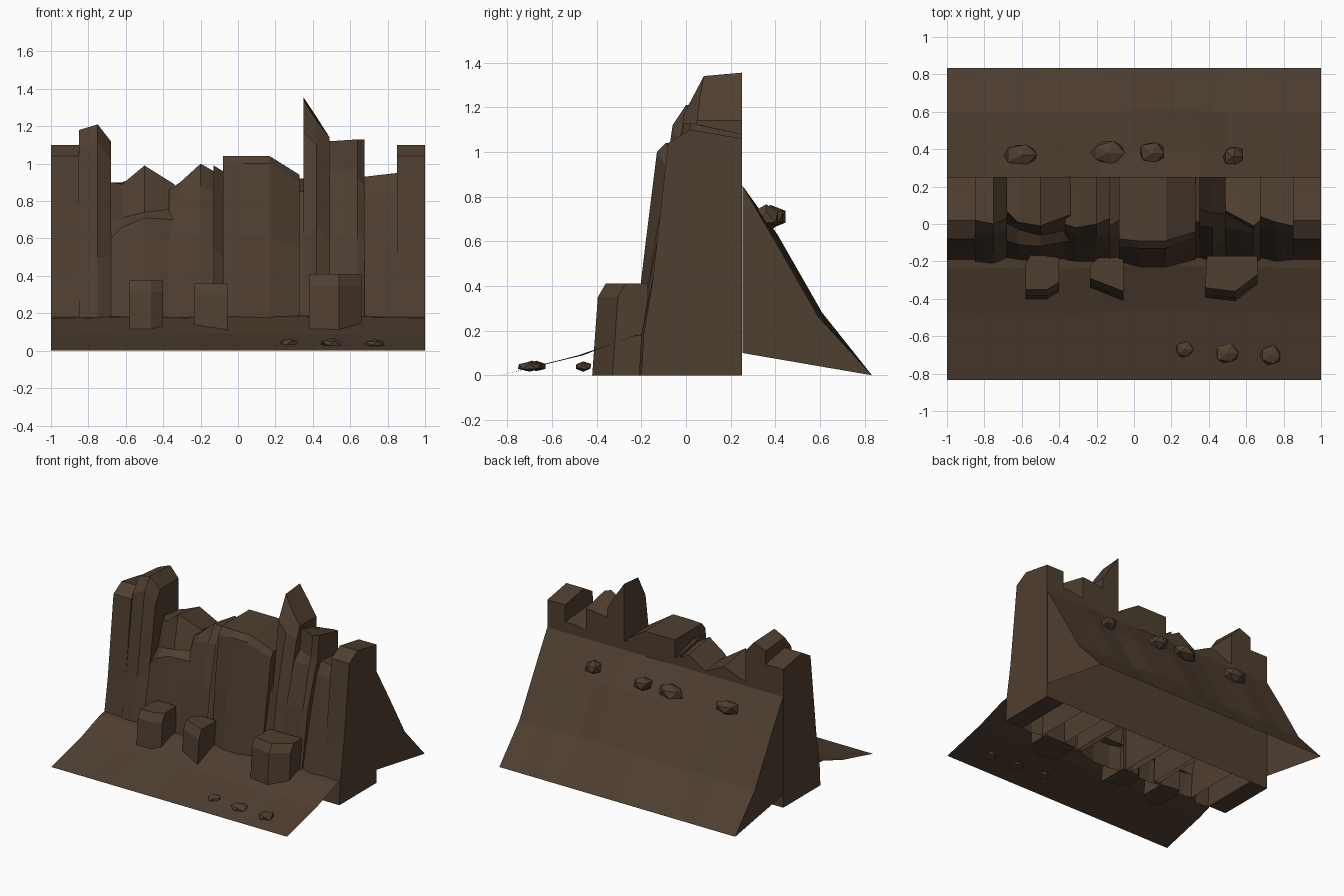
import bpy, bmesh, math, random
from mathutils import Vector

random.seed(4)
default = bpy.data.objects.get("Cube")
if default:
    bpy.data.objects.remove(default, do_unlink=True)

# One earthy brown for everything
brown = bpy.data.materials.new("earth_brown")
brown.use_nodes = True
colour = (0.078, 0.049, 0.030, 1)
brown.diffuse_color = colour
shader = next(n for n in brown.node_tree.nodes if n.type == 'BSDF_PRINCIPLED')
shader.inputs["Base Color"].default_value = colour
shader.inputs["Roughness"].default_value = 0.9

BACK = 0.25   # plane shared by the backs of all rock columns


def finish(name, bm, face_up=False):
    """Turn a bmesh into a flat-shaded brown object."""
    bmesh.ops.recalc_face_normals(bm, faces=bm.faces)
    bm.normal_update()
    if face_up and sum(f.normal.z for f in bm.faces) < 0:
        bmesh.ops.reverse_faces(bm, faces=bm.faces)
    mesh = bpy.data.meshes.new(name)
    bm.to_mesh(mesh)
    bm.free()
    mesh.materials.append(brown)
    obj = bpy.data.objects.new(name, mesh)
    bpy.context.collection.objects.link(obj)
    return obj


def loft(name, stations, caps=True, bottom=False, face_up=False):
    """Skin across x; each station is (x, [(y, z), ...])."""
    bm = bmesh.new()
    rows = [[bm.verts.new((x, y, z)) for y, z in profile] for x, profile in stations]
    for a, b in zip(rows, rows[1:]):
        for i in range(len(a) - 1):
            bm.faces.new((a[i], b[i], b[i + 1], a[i + 1]))
        if bottom:
            bm.faces.new((a[0], a[-1], b[-1], b[0]))
    if caps:
        bm.faces.new(rows[0])
        bm.faces.new(rows[-1])
    return finish(name, bm, face_up)


def column(name, stations, bottom=False):
    """Rock column: station is (x, foot_y, front points going up, back height)."""
    full = [(x, [(foot, 0), (foot + 0.01, 0.18), *front, (BACK, top), (BACK, 0)])
            for x, foot, front, top in stations]
    return loft(name, full, bottom=bottom)


# Matching end columns
end_front = [(-0.15, 0.42), (-0.08, 1.04), (0.02, 1.10)]
for side, label in ((-1, "right"), (1, "left")):
    column(label + "_end_column",
           [(side * x, -0.2, end_front, 1.06) for x in (0.85, 1)], bottom=True)

# Tall column beside the right end
column("tall_column", [
    (-0.85, -0.21, [(-0.14, 0.5), (-0.06, 1.08), (0.02, 1.18)], 1.16),
    (-0.75, -0.22, [(-0.15, 0.5), (-0.06, 1.12), (0.0, 1.21)], 1.20),
    (-0.68, -0.19, [(-0.11, 0.5), (-0.03, 1.02), (0.03, 1.12)], 1.12)])

# Low broken column with a ledge
column("ledge_column", [
    (-0.68, -0.19, [(-0.09, 0.60), (0.0, 0.68), (0.07, 0.90)], 0.88),
    (-0.62, -0.20, [(-0.11, 0.66), (-0.03, 0.71), (0.01, 0.89)], 0.90),
    (-0.50, -0.21, [(-0.12, 0.71), (-0.06, 0.74), (-0.01, 0.99)], 0.95),
    (-0.34, -0.19, [(-0.09, 0.70), (-0.03, 0.76), (0.05, 0.89)], 0.87)])

# Peaked column and its thin shard
column("peaked_column", [
    (-0.37, -0.20, [(-0.12, 0.58), (-0.03, 0.80), (0.0, 0.86)], 0.86),
    (-0.31, -0.21, [(-0.13, 0.58), (-0.06, 0.84), (-0.02, 0.90)], 0.89),
    (-0.20, -0.21, [(-0.13, 0.60), (-0.07, 0.88), (0.0, 1.00)], 0.96),
    (-0.13, -0.20, [(-0.12, 0.60), (-0.05, 0.85), (0.03, 0.96)], 0.92)])
column("thin_shard", [
    (-0.13, -0.22, [(-0.16, 0.55), (-0.09, 0.88), (-0.01, 0.99)], 0.94),
    (-0.08, -0.20, [(-0.13, 0.50), (-0.05, 0.86), (0.02, 0.96)], 0.90)])

# Broad central buttress
column("central_column", [
    (-0.08, -0.21, [(-0.17, 0.60), (-0.12, 0.99), (-0.08, 1.04)], 1.04),
    (0.03, -0.24, [(-0.18, 0.60), (-0.13, 1.00), (-0.09, 1.04)], 1.04),
    (0.17, -0.24, [(-0.18, 0.60), (-0.13, 1.00), (-0.09, 1.04)], 1.04),
    (0.33, -0.20, [(-0.13, 0.55), (-0.07, 0.90), (-0.04, 0.94)], 0.94)])

# Slanted spike
column("spike", [
    (0.35, -0.19, [(-0.09, 0.60), (-0.01, 1.17), (0.08, 1.34)], 1.355),
    (0.42, -0.21, [(-0.13, 0.66), (-0.02, 1.10), (0.06, 1.23)], 1.25),
    (0.49, -0.19, [(-0.10, 0.60), (0.01, 1.05), (0.05, 1.14)], 1.14)])
column("gap_filler", [
    (0.32, -0.19, [(-0.09, 0.60), (0.01, 0.85)], 0.92),
    (0.36, -0.19, [(-0.09, 0.60), (0.01, 0.85)], 0.92)])

# Square topped column and its low neighbour
column("square_column", [
    (0.49, -0.20, [(-0.11, 0.60), (-0.02, 0.90), (0.05, 0.96), (0.07, 1.12)], 1.06),
    (0.64, -0.22, [(-0.13, 0.60), (-0.05, 0.92), (-0.03, 0.97), (-0.01, 1.13)], 1.08),
    (0.675, -0.20, [(-0.12, 0.60), (-0.03, 0.88), (0.0, 0.95), (0.02, 1.13)], 1.08)])
column("low_column", [
    (0.675, -0.19, [(-0.09, 0.55), (-0.01, 0.84), (0.04, 0.93)], 0.91),
    (0.76, -0.21, [(-0.12, 0.58), (-0.04, 0.86), (0.01, 0.94)], 0.93),
    (0.85, -0.20, [(-0.12, 0.58), (-0.06, 0.88), (-0.01, 0.95)], 0.93)])

# Rear earth slope, open underneath, and the front apron sheet
steps = 12
slope, apron = [], []
for i in range(steps + 1):
    x = -1 + 2 * i / steps
    w = random.uniform(-0.012, 0.012)
    slope.append((x, [(BACK + 0.002, 0.1), (BACK + 0.002, 0.85),
                      (0.4 + w, 0.62 + w), (0.6 + w, 0.27 + w), (0.833, 0)]))
    apron.append((x, [(-0.833, 0), (-0.47 + w, 0.09),
                      (-0.23 + w, 0.178 + w / 2), (-0.18, 0.185 + w / 2)]))
loft("rear_slope", slope)
loft("front_apron", apron, caps=False, face_up=True)


def boulder(name, outline, top):
    """Upright rock with a chamfered top, its front leaning back slightly."""
    bm = bmesh.new()
    rings = []
    for z, push in ((0, 0.06), (top - 0.06, 0.035), (top, 0)):
        rings.append([bm.verts.new((x, y - (push if y < -0.23 else 0), z))
                      for x, y in outline])
    n = len(outline)
    for a, b in zip(rings, rings[1:]):
        for i in range(n):
            j = (i + 1) % n
            bm.faces.new((a[i], a[j], b[j], b[i]))
    bm.faces.new(rings[0])
    bm.faces.new(rings[-1])
    finish(name, bm)


# Blocks at the foot of the cliff
boulder("right_block", [(-0.55, -0.16), (-0.40, -0.18), (-0.40, -0.31),
                        (-0.465, -0.35), (-0.58, -0.35), (-0.58, -0.22)], 0.375)
boulder("middle_block", [(-0.19, -0.18), (-0.055, -0.18), (-0.055, -0.36),
                         (-0.235, -0.29), (-0.235, -0.22)], 0.36)
boulder("left_block", [(0.39, -0.17), (0.66, -0.17), (0.66, -0.27),
                       (0.54, -0.36), (0.38, -0.34)], 0.41)


def pebble(name, place, size):
    bm = bmesh.new()
    bmesh.ops.create_icosphere(bm, subdivisions=1, radius=1)
    for v in bm.verts:
        v.co *= random.uniform(0.85, 1.1)
        v.co = Vector(c * s for c, s in zip(v.co, size)) + Vector(place)
    finish(name, bm)


# Loose stones, front then rear
for i, (x, y, r) in enumerate([(0.27, -0.67, 0.052), (0.5, -0.69, 0.068),
                               (0.73, -0.70, 0.065), (-0.55, -0.46, 0.045)]):
    pebble(f"front_stone_{i}", (x, y, 0.04), (r, r * 0.9, 0.024))
for i, (x, y, r) in enumerate([(-0.60, 0.37, 0.1), (-0.14, 0.38, 0.1),
                               (0.10, 0.38, 0.08), (0.53, 0.36, 0.065)]):
    pebble(f"rear_stone_{i}", (x, y, 0.71), (r, 0.07, 0.055))
